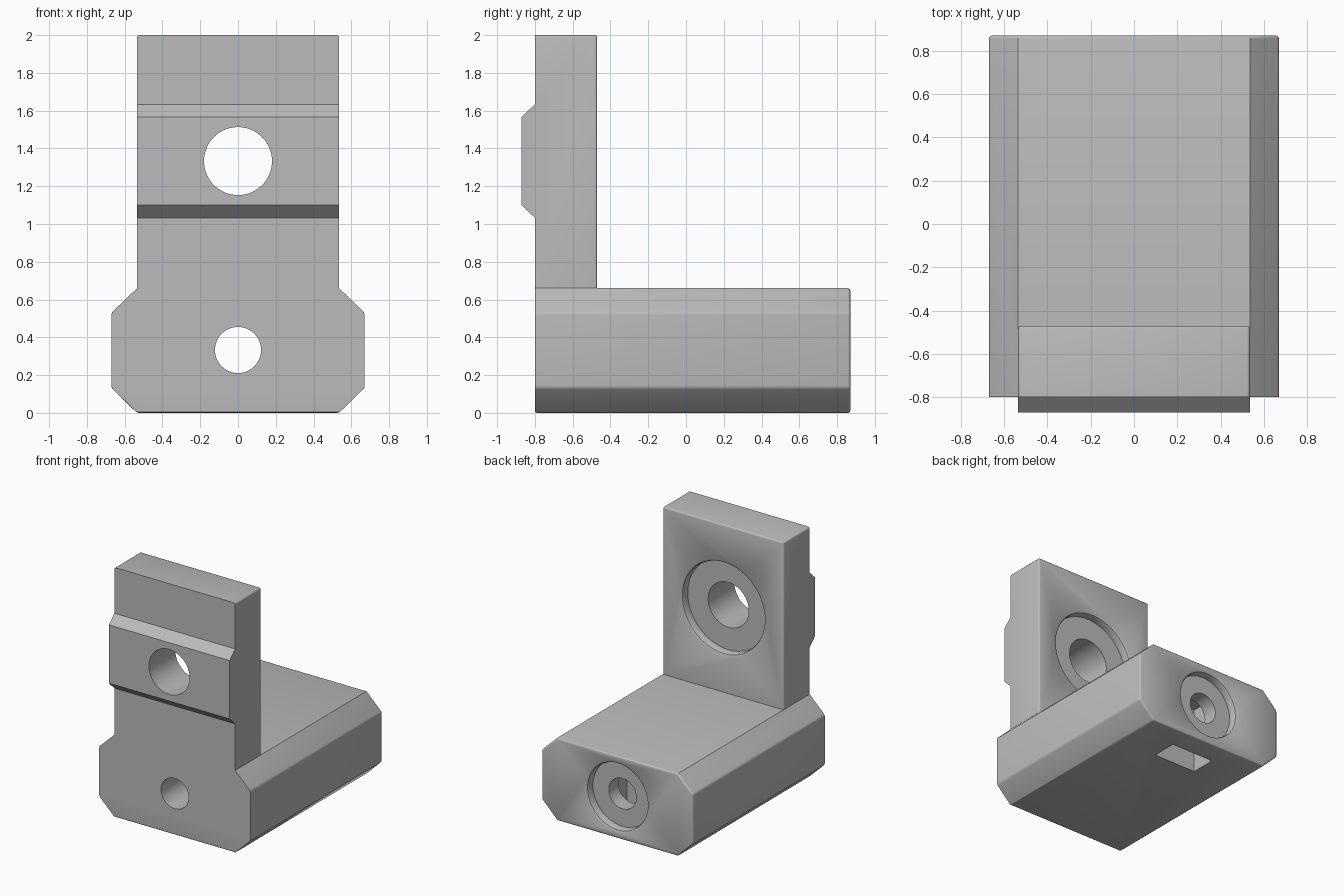
import bpy, bmesh, math
from mathutils import Vector

if "Cube" in bpy.data.objects:
    bpy.data.objects.remove(bpy.data.objects["Cube"], do_unlink=True)

FRONT, BACK, SEAT = -0.8, 0.87, 0.66
HALF = 0.535          # half width of wall and of the flat base faces
SOFT = 0.013          # small edge rounding

grey = bpy.data.materials.new("plain grey")
grey.use_nodes = True
colour = (0.5, 0.5, 0.5, 1)
grey.diffuse_color = colour
grey.node_tree.nodes["Principled BSDF"].inputs["Base Color"].default_value = colour


def add_object(name, bm):
    bmesh.ops.recalc_face_normals(bm, faces=bm.faces)
    mesh = bpy.data.meshes.new(name)
    bm.to_mesh(mesh)
    bm.free()
    mesh.materials.append(grey)
    obj = bpy.data.objects.new(name, mesh)
    bpy.context.collection.objects.link(obj)
    return obj


def prism(name, points, sweep, soft_rule=None):
    """Extrude a closed outline, then round the edges chosen by soft_rule."""
    bm = bmesh.new()
    face = bm.faces.new([bm.verts.new(p) for p in points])
    made = bmesh.ops.extrude_face_region(bm, geom=[face])["geom"]
    bmesh.ops.translate(bm, vec=sweep, verts=[v for v in made if isinstance(v, bmesh.types.BMVert)])
    bmesh.ops.recalc_face_normals(bm, faces=bm.faces)
    if soft_rule:
        edges = [e for e in bm.edges if soft_rule((e.verts[0].co + e.verts[1].co) / 2, e)]
        bmesh.ops.bevel(bm, geom=edges, offset=SOFT, segments=3, profile=0.5, affect='EDGES')
    return add_object(name, bm)


def bore_cutter(name, profile, z):
    """Turn a (radius, y) profile round a front-to-back axis."""
    bm = bmesh.new()
    verts = [bm.verts.new((r, y, z)) for r, y in profile]
    edges = [bm.edges.new(pair) for pair in zip(verts, verts[1:])]
    bmesh.ops.spin(bm, geom=verts + edges, cent=(0, 0, z), axis=(0, 1, 0),
                   angle=math.tau, steps=72, use_merge=True)
    bmesh.ops.remove_doubles(bm, verts=bm.verts, dist=1e-5)
    return add_object(name, bm)


def combine(target, other, operation):
    mod = target.modifiers.new(operation.lower(), 'BOOLEAN')
    mod.operation, mod.solver, mod.object = operation, 'EXACT', other
    bpy.context.view_layer.objects.active = target
    bpy.ops.object.modifier_apply(modifier=mod.name)
    bpy.data.objects.remove(other, do_unlink=True)


# Base: chamfered block, rounded at the back and along the lower edges
half_outline = [(HALF, 0), (0.67, 0.133), (0.67, 0.53), (HALF, SEAT)]
outline = half_outline + [(-x, z) for x, z in reversed(half_outline)]


def base_soft(mid, edge):
    along = abs(edge.verts[0].co.y - edge.verts[1].co.y) > 1
    return mid.y > BACK - 0.01 or (along and mid.z < 0.6) or mid.z < 0.01


bracket = prism("bracket", [(x, FRONT, z) for x, z in outline],
                Vector((0, BACK - FRONT, 0)), base_soft)

# Upright wall with the raised key across its front
wall_back = -0.47
wall_outline = [(wall_back, 0.3), (wall_back, 2), (FRONT, 2), (FRONT, 1.633), (-0.87, 1.567),
                (-0.87, 1.1), (FRONT, 1.033), (FRONT, 0.3)]


def wall_soft(mid, edge):
    return (mid.y > wall_back - 0.01 and mid.z > 0.31) or (mid.z > 1.99 and abs(mid.x) > 0.5)


wall = prism("wall", [(-HALF, y, z) for y, z in wall_outline],
             Vector((2 * HALF, 0, 0)), wall_soft)
combine(bracket, wall, 'UNION')


# Stepped bolt holes, each with a softened recess at the back
def bolt_hole(name, z, hole, recess, back):
    floor = back - 0.067
    profile = [(0, -1), (hole, -1), (hole, floor), (recess, floor), (recess, back - 0.02),
               (recess + 0.006, back - 0.007), (recess + 0.02, back),
               (recess + 0.02, back + 0.05), (0, back + 0.05)]
    combine(bracket, bore_cutter(name, profile, z), 'DIFFERENCE')


bolt_hole("wall_hole", 1.333, 0.18, 0.36, wall_back)
bolt_hole("base_hole", 0.333, 0.122, 0.262, BACK)

# Nut slot opening in the underside
slot = prism("nut_slot", [(x, y, -0.1) for x, y in ((-0.19, 0.475), (0.19, 0.475),
                                                   (0.19, 0.68), (-0.19, 0.68))],
             Vector((0, 0, 0.63)))
combine(bracket, slot, 'DIFFERENCE')

# Smooth the rounded edges and bores, keep the corners crisp
bpy.ops.object.select_all(action='DESELECT')
bracket.select_set(True)
bpy.context.view_layer.objects.active = bracket
bpy.ops.object.shade_smooth_by_angle(angle=math.radians(32))
